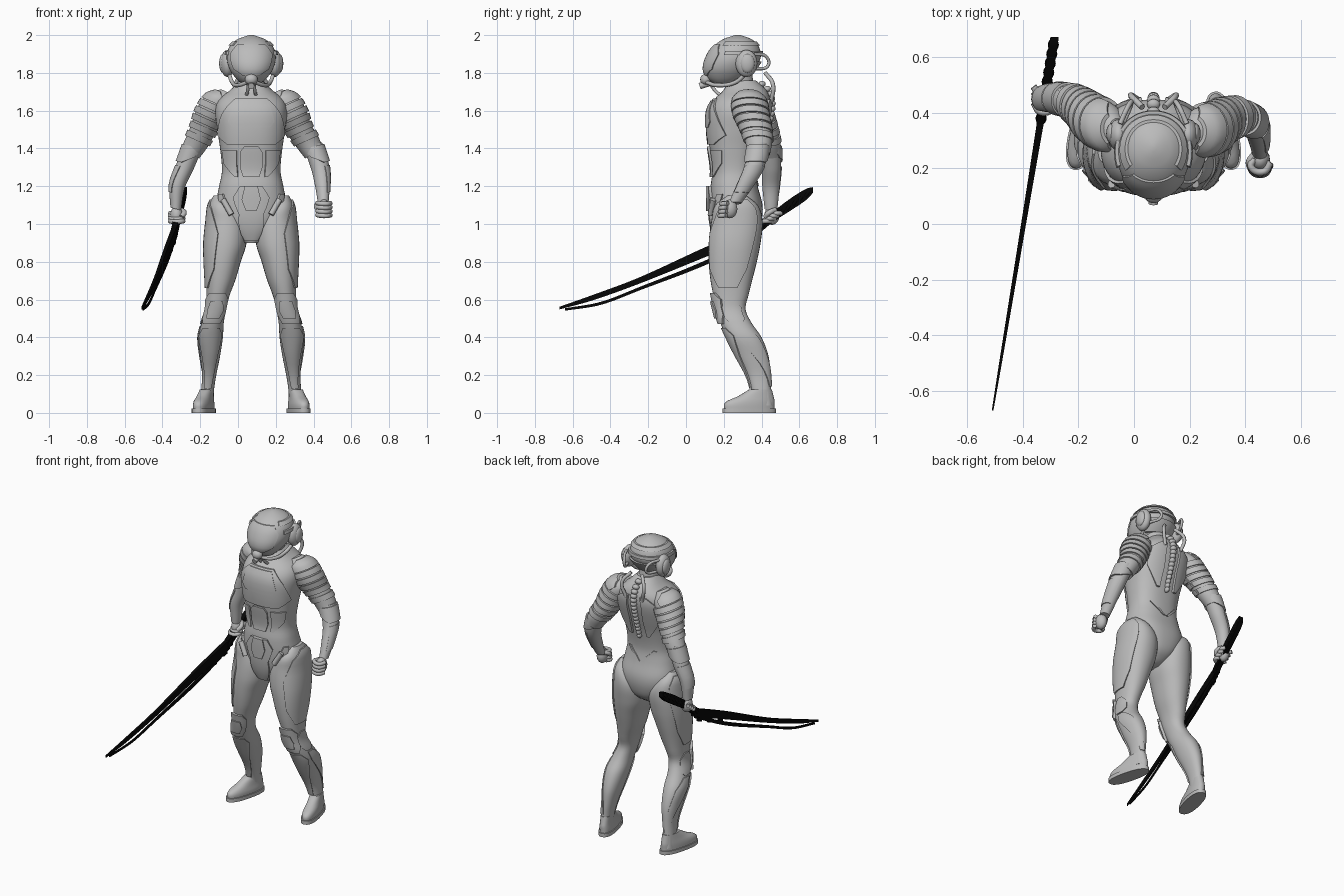
import bpy, bmesh, math
from mathutils import Vector, Matrix

if "Cube" in bpy.data.objects:
    bpy.data.objects.remove(bpy.data.objects["Cube"])
CX = 0.07  # body centre line


def material(name, rgb):
    m = bpy.data.materials.new(name)
    m.use_nodes = True
    m.diffuse_color = (*rgb, 1)
    m.node_tree.nodes["Principled BSDF"].inputs["Base Color"].default_value = (*rgb, 1)
    return m


GREY = material("armour grey", (0.5, 0.5, 0.5))
BLACK = material("sword black", (0.002, 0.002, 0.002))


def finish(name, bm, mat=GREY, angle=35):
    bmesh.ops.recalc_face_normals(bm, faces=bm.faces)
    me = bpy.data.meshes.new(name)
    bm.to_mesh(me)
    bm.free()
    me.materials.append(mat)
    me.polygons.foreach_set("use_smooth", [True] * len(me.polygons))
    me.set_sharp_from_angle(angle=math.radians(angle))
    ob = bpy.data.objects.new(name, me)
    bpy.context.collection.objects.link(ob)
    return ob


def skin(name, rings, closed=True, mat=GREY, matrix=None):
    """Bridge rings of points; closed rings are capped."""
    bm = bmesh.new()
    vs = [[bm.verts.new(p) for p in r] for r in rings]
    n = len(vs[0])
    for a, b in zip(vs, vs[1:]):
        for i in range(n if closed else n - 1):
            j = (i + 1) % n
            bm.faces.new((a[i], a[j], b[j], b[i]))
    if closed:
        bm.faces.new(vs[0])
        bm.faces.new(vs[-1])
    if matrix:
        bm.transform(matrix)
    return finish(name, bm, mat)


def interp(rows, t):
    """Smooth curve through rows keyed by their first entry."""
    i = max(k for k in range(len(rows) - 1) if k == 0 or rows[k][0] <= t)
    def slope(k, c):
        a, b = rows[max(k - 1, 0)], rows[min(k + 1, len(rows) - 1)]
        return (b[c] - a[c]) / (b[0] - a[0])
    a, b = rows[i], rows[i + 1]
    h = b[0] - a[0]
    u = min(max((t - a[0]) / h, 0), 1)
    w = (2*u**3 - 3*u*u + 1, u**3 - 2*u*u + u, 3*u*u - 2*u**3, u**3 - u*u)
    return [w[0]*a[c] + w[1]*h*slope(i, c) + w[2]*b[c] + w[3]*h*slope(i + 1, c)
            for c in range(1, len(a))]


class Form:
    """Stack of horizontal superellipses; rows are (z, x centre, y centre, x radius, y radius)."""
    def __init__(self, rows, s=1, p=2.0, shear=0.0):
        self.rows, self.s, self.p, self.shear = sorted(rows), s, p, shear

    def at(self, z, deg, off=0.0):
        x, y, rx, ry = interp(self.rows, z)
        c, d = math.cos(math.radians(deg)), math.sin(math.radians(deg))
        e = 2 / self.p
        dx = (rx + off) * math.copysign(abs(c) ** e, c)
        dy = (ry + off) * math.copysign(abs(d) ** e, d)
        return Vector((CX + self.s * (x + dx), y + dy, z + self.shear * dx))

    def build(self, name, steps=36, n=32, matrix=None):
        z0, z1 = self.rows[0][0], self.rows[-1][0]
        return skin(name, [[self.at(z0 + (z1 - z0) * k / steps, 360 * i / n) for i in range(n)]
                           for k in range(steps + 1)], matrix=matrix)

    def deg(self, z, x, back=False):
        c = x / interp(self.rows, z)[2]
        c = math.copysign(min(abs(c), 1) ** (self.p / 2), c)
        return math.degrees(math.acos(c)) * (1 if back else -1)

    def plate(self, name, rows, off=0.01, n=14, steps=4):
        """Raised panel; rows are (z, start angle, end angle)."""
        fine = [rows[0]]
        for a, b in zip(rows, rows[1:]):
            fine += [[a[c] + (b[c] - a[c]) * k / steps for c in range(3)] for k in range(1, steps + 1)]
        def line(r, o):
            pts = [(r[1] + (r[2] - r[1]) * i / n, o) for i in range(n + 1)]
            pts = [(r[1], -0.01)] + pts + [(r[2], -0.01)]
            return [self.at(r[0], d, q) for d, q in pts]
        rings = [line(fine[0], -0.01)] + [line(r, off) for r in fine] + [line(fine[-1], -0.01)]
        return skin(name, rings, closed=False)

    def panel(self, name, rows, off=0.01, back=False):
        """Raised panel on the front or back; rows are (z, x start, x end)."""
        return self.plate(name, [(z, self.deg(z, a, back), self.deg(z, b, back)) for z, a, b in rows], off)


def span(rows):
    return [(z, (a + b) / 2, (c + d) / 2, (b - a) / 2, (d - c) / 2) for z, a, b, c, d in rows]


def ball(name, loc, size, rot=(0, 0, 0), mat=GREY):
    bm = bmesh.new()
    bmesh.ops.create_uvsphere(bm, u_segments=16, v_segments=10, radius=1)
    ob = finish(name, bm, mat)
    ob.location, ob.scale, ob.rotation_euler = loc, size, rot
    return ob


def tube(name, pts, r, mat=GREY):
    cu = bpy.data.curves.new(name, "CURVE")
    cu.dimensions, cu.bevel_depth, cu.bevel_resolution, cu.use_fill_caps = "3D", r, 2, True
    sp = cu.splines.new("BEZIER")
    sp.bezier_points.add(len(pts) - 1)
    for b, p in zip(sp.bezier_points, pts):
        b.co, b.handle_left_type, b.handle_right_type = p, "AUTO", "AUTO"
    cu.materials.append(mat)
    ob = bpy.data.objects.new(name, cu)
    bpy.context.collection.objects.link(ob)


# Torso, with chest, belly, groin and back panels
torso = Form(span([(z, -w, w, f, b) for z, w, f, b in (
    (.90, .04, .17, .30), (.95, .10, .15, .37), (1.02, .16, .135, .40), (1.1, .185, .13, .405),
    (1.2, .17, .13, .38), (1.28, .155, .14, .37), (1.4, .165, .125, .39), (1.5, .18, .115, .42),
    (1.6, .19, .12, .445), (1.66, .17, .15, .445), (1.71, .11, .20, .425), (1.76, .06, .22, .37))]), p=2.4)
torso.build("torso", 48, 48)
torso.panel("chest_plate", [(1.42, -.12, .12), (1.47, -.17, .17), (1.58, -.15, .15), (1.665, -.08, .08)])
torso.panel("chest_inset", [(1.51, -.09, .09), (1.54, -.115, .115), (1.655, -.075, .075)], .015)
torso.panel("belly_plate", [(1.25, -.04, .04), (1.3, -.055, .055), (1.38, -.055, .055), (1.41, -.035, .035)], .014)
torso.panel("groin_plate", [(.91, -.028, .028), (1.05, -.06, .06), (1.14, -.09, .09), (1.2, -.055, .055)], .015)
torso.panel("buckle", [(1.07, -.025, .025), (1.13, -.045, .045), (1.2, -.03, .03)], .024)
for s in (1, -1):
    torso.panel("side_rib", [(1.25, .07 * s, .085 * s), (1.32, .075 * s, .14 * s), (1.39, .075 * s, .15 * s)], .008)
    torso.panel("shoulder_blade", [(1.38, .05 * s, .07 * s), (1.5, .045 * s, .14 * s),
                                   (1.6, .05 * s, .15 * s), (1.66, .04 * s, .08 * s)], .012, True)
    torso.panel("lumbar_strip", [(1.2, .004 * s, .02 * s), (1.23, .03 * s, .05 * s), (1.28, .08 * s, .1 * s)], .006, True)
    torso.panel("hip_belt", [(1.0, .1 * s, .12 * s), (1.08, .105 * s, .15 * s), (1.16, .145 * s, .165 * s)], .012)
    tube("hip_canister", [(CX + s * .105, .13, 1.05), (CX + s * .15, .145, 1.13)], .016)
    tube("collar_hose", [(CX + s * .04, .42, 1.8), (CX + s * .08, .46, 1.74), (CX + s * .06, .45, 1.64)], .011)

# Spine cable
for i in range(15):
    z = 1.74 - i * .026
    y = torso.at(z, 90).y + .008
    ball("spine_link", (CX, y, z), (.024 - i * .0007, .02, .017), (.3, 0, 0))

# Legs and boots
for s in (1, -1):
    leg = Form(span([(.04, .2, .27, .35, .46), (.12, .197, .265, .345, .45), (.2, .185, .26, .32, .447),
                     (.3, .165, .27, .265, .437), (.4, .15, .28, .215, .40), (.48, .145, .262, .18, .345),
                     (.55, .132, .24, .16, .315), (.62, .115, .237, .145, .33), (.7, .085, .24, .13, .35),
                     (.8, .055, .245, .12, .375), (.9, .025, .247, .12, .395), (1.02, .03, .235, .135, .405),
                     (1.1, .09, .225, .155, .38), (1.15, .15, .2, .22, .32)]), s, 2.2)
    leg.build("leg", 56)
    leg.plate("thigh_plate", [(.66, -35, 15), (.76, -65, 35), (.95, -70, 45), (1.08, -45, 50), (1.13, -10, 40)], .008)
    leg.plate("knee_pad", [(.47, -120, -50), (.52, -140, -30), (.6, -140, -30), (.635, -115, -55)], .016)
    leg.plate("knee_cap", [(.5, -110, -65), (.54, -120, -55), (.59, -110, -65)], .024)
    leg.plate("knee_strap", [(.47, -15, 15), (.5, -30, 40), (.56, -30, 40), (.6, -10, 10)], .007)
    leg.plate("shin_plate", [(.13, -115, -65), (.3, -130, -45), (.41, -145, -30), (.45, -125, -50)], .008)
    leg.plate("calf_guard", [(.14, 55, 95), (.3, 5, 60), (.4, -15, 50), (.46, -10, 20)], .006)
    turn = Matrix.Translation((CX + s * .233, .4, 0))
    turn = turn @ Matrix.Rotation(s * math.radians(14), 4, "Z") @ turn.inverted()
    boot = [(.022, .19, .28, .195, .47), (.045, .19, .28, .195, .47), (.065, .194, .278, .215, .47),
            (.085, .197, .274, .265, .465), (.125, .2, .268, .335, .455)]
    Form(span(boot), s, 2.3).build("boot", 10, matrix=turn)
    Form(span([(0, .184, .286, .188, .477), (.024, .184, .286, .188, .477)]), s, 2.4).build("boot_sole", 1, matrix=turn)

# Arms: banded shoulders, cuffs, fists
left = [[(1.70, .13, .33, .03, .04), (1.66, .165, .335, .065, .08), (1.58, .215, .345, .072, .088),
         (1.5, .255, .37, .062, .08), (1.43, .3, .385, .058, .07), (1.37, .335, .385, .05, .06)],
        [(1.42, .325, .385, .05, .055), (1.3, .365, .36, .047, .054), (1.2, .378, .31, .038, .046),
         (1.11, .382, .26, .028, .034)], (.385, .232, 1.08)]
right = [[(1.70, .13, .34, .03, .04), (1.66, .165, .35, .065, .08), (1.58, .215, .375, .072, .085),
          (1.5, .255, .41, .062, .075), (1.43, .29, .435, .057, .065), (1.37, .325, .45, .05, .055)],
         [(1.42, .305, .445, .05, .055), (1.3, .352, .452, .046, .052), (1.2, .392, .45, .04, .046),
          (1.08, .4, .45, .028, .034)], (.395, .455, 1.045)]
for s, (up, low, hand) in ((1, left), (-1, right)):
    upper = Form(up, s, shear=.45)
    upper.build("upper_arm")
    for k, z in enumerate((1.6, 1.562, 1.524, 1.486, 1.44)):
        upper.plate("shoulder_band", [(z, -175, 175), (z + .03, -175, 175)], .012 - .001 * k, 28, 2)
    upper.plate("shoulder_cap", [(1.635, -100, 80), (1.665, -110, 90), (1.69, -60, 60)], .012)
    fore = Form(low, s, shear=.25)
    fore.build("forearm")
    fore.plate("elbow_cuff", [(1.32, -60, 60), (1.36, -120, 130), (1.41, -150, 160)], .009, 24)
    fore.plate("wrist_plate", [(1.16, -50, 70), (1.3, -60, 80)], .005)
    h = Vector((CX + s * hand[0], hand[1], hand[2]))
    ball("palm", h, (.034, .04, .05))
    for i in range(4):
        z, y = h.z + .03 - i * .021, h.y - .022 - i * .003
        if s < 0:  # gripping fingers run along the hilt
            y, z = h.y - .03 + i * .019, h.z - .03 + i * .014
        tube("finger", [(h.x + s * .036, y + .012, z), (h.x + s * .01, y - .022, z - .004),
                        (h.x - s * .034, y - .004, z), (h.x - s * .022, y + .024, z)], .0125)
    tube("thumb", [(h.x - s * .02, h.y + .02, h.z + .03), (h.x - s * .04, h.y - .015, h.z + .015),
                   (h.x - s * .025, h.y - .035, h.z - .008)], .014)

# Helmet with visor, crest bands, ear pods and breather
helm = Form(span([(z, -w, w, f, b) for z, w, f, b in (
    (1.74, .045, .15, .25), (1.77, .08, .115, .31), (1.82, .115, .095, .36), (1.88, .13, .108, .395),
    (1.94, .115, .145, .385), (1.98, .07, .2, .345), (2.0, .012, .26, .29))]), p=2.1)
helm.build("helmet", 32, 40)
helm.plate("visor", [(1.785, -115, -65), (1.82, -140, -40), (1.9, -145, -35), (1.95, -130, -50)], .007)
helm.plate("crest_band", [(1.895, -20, 200), (1.915, -20, 200)], .012, 32, 1)
helm.plate("brow_band", [(1.945, -35, 215), (1.965, -35, 215)], .01, 32, 1)
helm.plate("nape_guard", [(1.79, 35, 145), (1.86, 30, 150)], .014, 24)
neck = Form([(1.68, 0, .30, .08, .09), (1.74, 0, .285, .065, .075), (1.8, 0, .27, .07, .08)])
neck.build("neck", 6)
for s in (1, -1):
    ball("ear_pod", (CX + s * .125, .32, 1.85), (.038, .058, .072))
    ball("ear_disc", (CX + s * .15, .325, 1.85), (.02, .038, .05))
    tube("ear_loop", [(CX + s * .12, .36, 1.9), (CX + s * .09, .425, 1.885), (CX + s * .08, .435, 1.84),
                      (CX + s * .11, .36, 1.82)], .009)
    tube("jaw_hose", [(CX + s * .02, .11, 1.75), (CX + s * .07, .16, 1.735), (CX + s * .1, .26, 1.75),
                      (CX + s * .12, .32, 1.8)], .011)
    tube("throat_hose", [(CX + s * .015, .13, 1.74), (CX + s * .02, .16, 1.7), (CX + s * .03, .2, 1.67)], .009)
ball("breather", (CX, .105, 1.765), (.034, .03, .03))
tube("breather_nozzle", [(CX, .12, 1.745), (CX, .072, 1.73)], .017)


# Curved sword: rows are (y, top z, bottom z, half thickness)
def strip(name, rows, steps=24):
    rings = []
    for k in range(steps + 1):
        y = rows[0][0] + (rows[-1][0] - rows[0][0]) * k / steps
        top, low, t = interp(rows, y)
        x = -.397 + .166 * y
        rings.append([(x - t, y, low), (x + t, y, low), (x + t, y, top), (x - t, y, top)])
    skin(name, rings, mat=BLACK)


strip("blade", [(-.67, .562, .548, .003), (-.5, .622, .594, .005), (-.25, .716, .683, .007),
                (.12, .885, .832, .010), (.4, 1.0, .945, .013)])
strip("cutting_edge", [(-.64, .554, .541, .003), (-.45, .588, .572, .003), (-.25, .665, .647, .004),
                       (.12, .815, .79, .006), (.38, .95, .925, .01)])
strip("hilt", [(.36, .985, .925, .014), (.46, 1.065, 1.01, .016), (.56, 1.14, 1.075, .016),
               (.64, 1.188, 1.13, .016), (.672, 1.195, 1.165, .015)])
for i in range(9):
    y = .38 + i * .033
    ball("hilt_wrap", (-.397 + .166 * y, y, .975 + (y - .38) * .71), (.02, .014, .036), (-.6, 0, 0), BLACK)
for i in range(3):
    y = .15 + i * .09
    strip("blade_bridge", [(y, .83 + (y - .12) * .42, .8 + (y - .12) * .42, .008),
                           (y + .03, .84 + (y - .12) * .42, .81 + (y - .12) * .42, .008)], 2)
